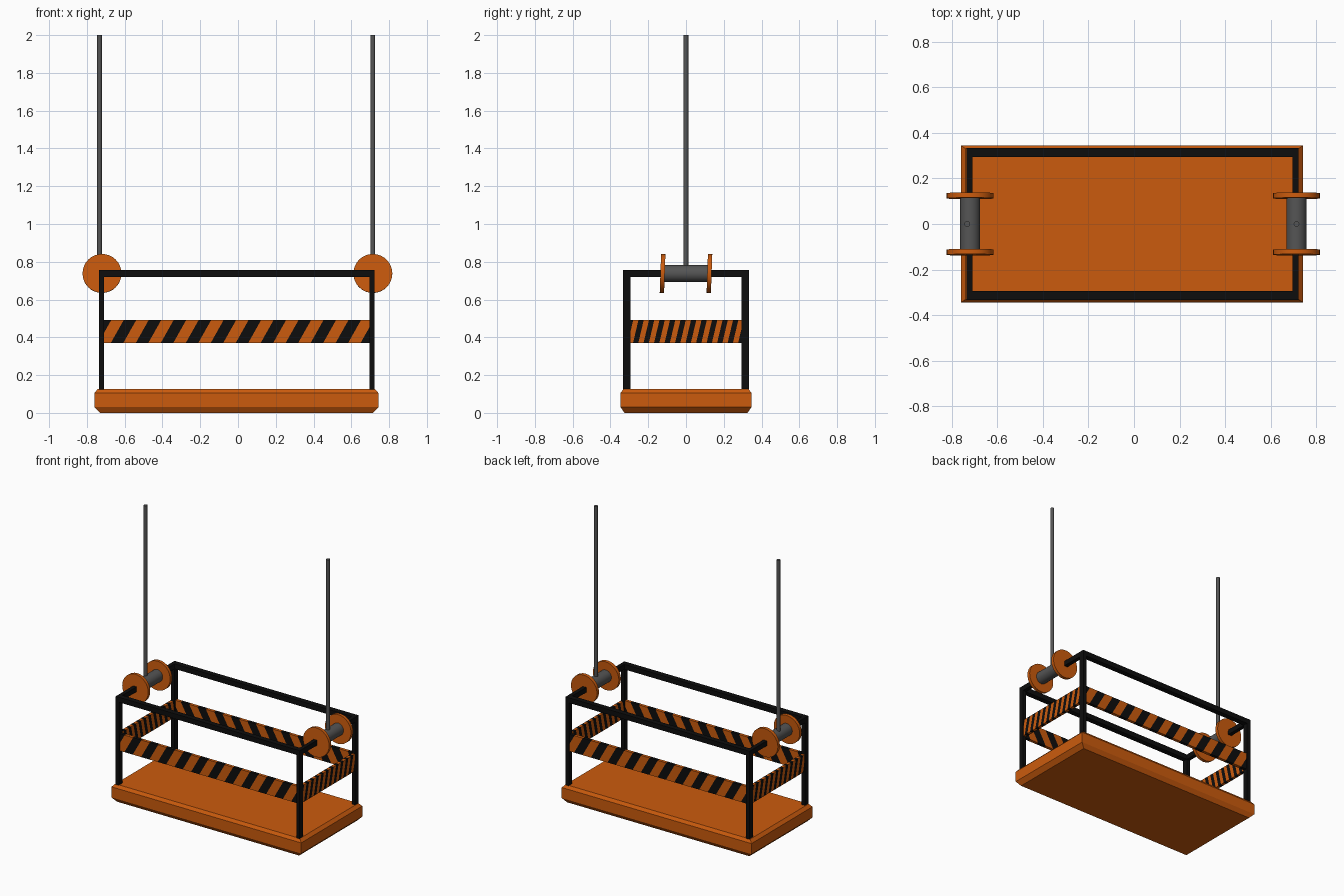
import bpy, bmesh, math
from mathutils import Matrix, Vector

if "Cube" in bpy.data.objects:
    bpy.data.objects.remove(bpy.data.objects["Cube"])


def material(name, rgb):
    m = bpy.data.materials.new(name)
    m.diffuse_color = (*rgb, 1)
    m.use_nodes = True
    m.node_tree.nodes["Principled BSDF"].inputs["Base Color"].default_value = m.diffuse_color
    return m


ORANGE = material("orange_paint", (0.6, 0.105, 0.004))
BLACK = material("black_paint", (0.004, 0.004, 0.004))
STEEL = material("dark_steel", (0.09, 0.09, 0.09))
CX = -0.007          # middle of the frame
FX, FY = 0.716, 0.314  # half spacing of posts


def finish(name, bm, *mats):
    bmesh.ops.recalc_face_normals(bm, faces=bm.faces)
    me = bpy.data.meshes.new(name)
    bm.to_mesh(me)
    bm.free()
    for m in mats:
        me.materials.append(m)
    ob = bpy.data.objects.new(name, me)
    bpy.context.collection.objects.link(ob)
    return ob


def box(name, center, size, mat):
    bm = bmesh.new()
    bmesh.ops.create_cube(bm, size=1, matrix=Matrix.Translation(center) @ Matrix.Diagonal((*size, 1)))
    return finish(name, bm, mat)


def cylinder(name, center, radius, depth, mat, tilt=0.0, sides=32):
    bm = bmesh.new()
    bmesh.ops.create_cone(bm, cap_ends=True, segments=sides, radius1=radius, radius2=radius, depth=depth,
                          matrix=Matrix.Translation(center) @ Matrix.Rotation(tilt, 4, 'X'))
    for f in bm.faces:
        f.smooth = len(f.verts) == 4
    for e in bm.edges:
        e.smooth = e.calc_face_angle(0) < 0.6
    return finish(name, bm, mat)


def striped_band(name, center, length, turn):
    """Plate cut along slanted lines, alternate pieces painted black."""
    height, thick = 0.122, 0.022
    period = length / 10.64
    first = -length / 2 + 0.28 * period   # bottom edge of first full black stripe
    lean = 0.52 * period
    bm = bmesh.new()
    bmesh.ops.create_cube(bm, size=1, matrix=Matrix.Diagonal((length, thick, height, 1)))
    normal = Vector((height, 0, -lean))
    for i in range(-2, 23):
        point = Vector((first + i * period / 2, 0, -height / 2))
        bmesh.ops.bisect_plane(bm, geom=bm.verts[:] + bm.edges[:] + bm.faces[:],
                               plane_co=point, plane_no=normal, dist=1e-6)
    for f in bm.faces:
        c = f.calc_center_median()
        base = c.x - lean * (c.z + height / 2) / height
        f.material_index = 1 if math.floor((base - first) / (period / 2)) % 2 == 0 else 0
    bm.transform(Matrix.Translation(center) @ Matrix.Rotation(turn, 4, 'Z'))
    return finish(name, bm, ORANGE, BLACK)


# platform: stacked rectangles with chamfered top and bottom
bm = bmesh.new()
rings = []
for z, hx, hy in [(0, .722, .326), (.03, .752, .346), (.106, .752, .346), (.127, .732, .331)]:
    rings.append([bm.verts.new((-0.009 + sx * hx, sy * hy, z))
                  for sx, sy in [(-1, -1), (1, -1), (1, 1), (-1, 1)]])
for a, b in zip(rings, rings[1:]):
    for i in range(4):
        j = (i + 1) % 4
        bm.faces.new((a[i], a[j], b[j], b[i]))
bm.faces.new(rings[0])
bm.faces.new(rings[-1])
finish("platform", bm, ORANGE)

# frame posts, top rails and hazard bands
for sx, side in [(-1, "left"), (1, "right")]:
    for sy, end in [(-1, "front"), (1, "back")]:
        box(f"{end}_{side}_post", (CX + sx * FX, sy * FY, 0.435), (0.027, 0.038, 0.64), BLACK)
    box(f"{side}_rail", (CX + sx * FX, 0, 0.738), (0.027, 2 * FY, 0.036), BLACK)
    striped_band(f"{side}_hazard_band", (CX + sx * FX, 0, 0.431), 2 * FY - 0.036, sx * math.pi / 2)
for sy, end in [(-1, "front"), (1, "back")]:
    box(f"{end}_rail", (CX, sy * FY, 0.738), (2 * FX + 0.027, 0.038, 0.036), BLACK)
    striped_band(f"{end}_hazard_band", (CX, sy * FY, 0.431), 2 * FX - 0.025, 0 if sy < 0 else math.pi)

# winch drums with flanges, and hanging cables
for side, x, cable_x in [("left", -0.72, -0.733), ("right", 0.714, 0.714)]:
    cylinder(f"{side}_drum", (x, 0, 0.738), 0.044, 0.245, STEEL, math.pi / 2)
    for sy, end in [(-1, "front"), (1, "back")]:
        cylinder(f"{side}_{end}_flange", (x, sy * 0.124, 0.738), 0.103, 0.023, ORANGE,
                 math.pi / 2 - math.radians(2))
    cylinder(f"{side}_cable", (cable_x, 0, 1.375), 0.0125, 1.25, STEEL, 0, 16)
